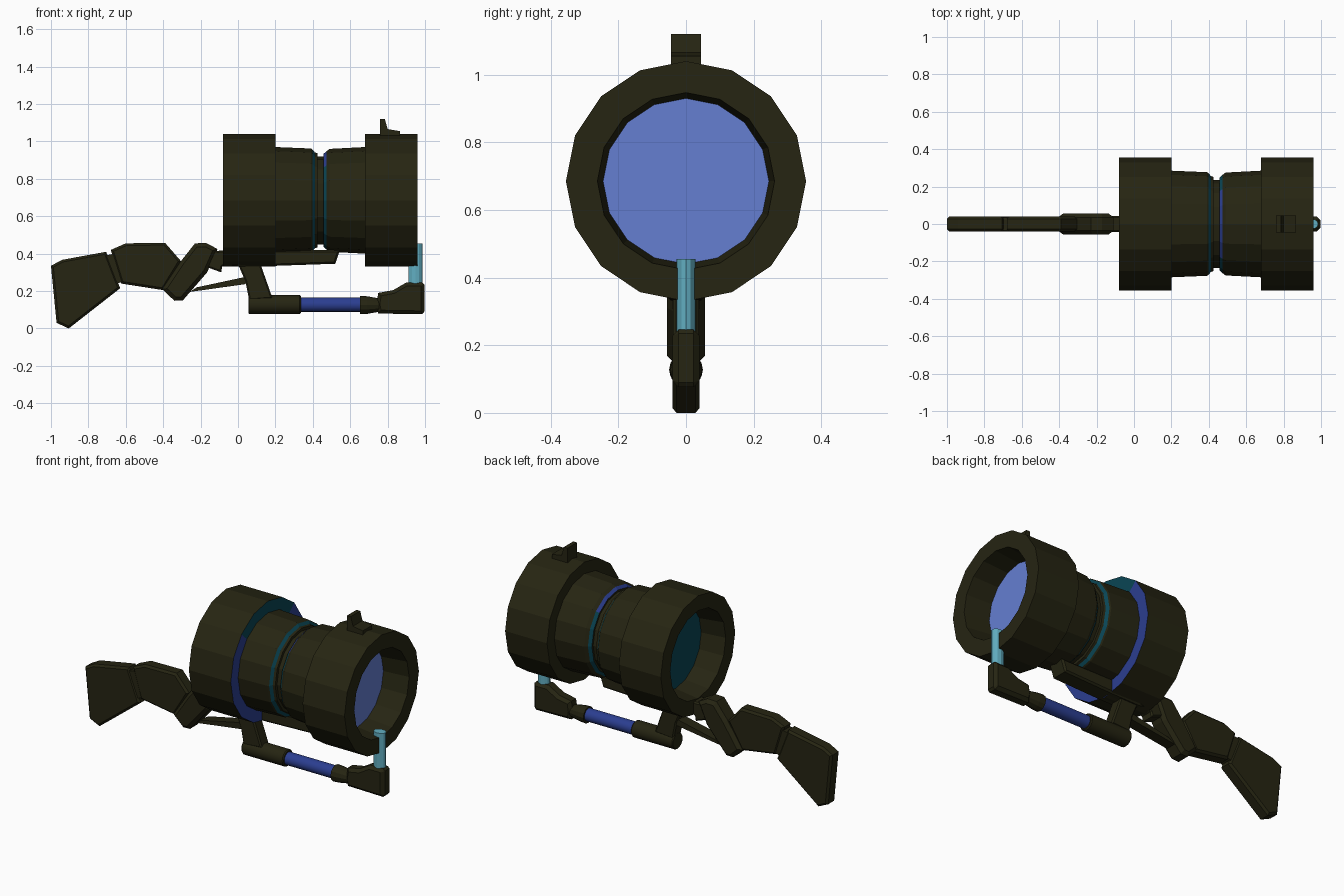
import bpy, bmesh, math
from mathutils import Vector

if "Cube" in bpy.data.objects:
    bpy.data.objects.remove(bpy.data.objects["Cube"])

AXIS_Z = 0.685  # height of the barrel axis


def material(name, rgb):
    m = bpy.data.materials.new(name)
    m.diffuse_color = (*rgb, 1)
    m.use_nodes = True
    m.node_tree.nodes["Principled BSDF"].inputs["Base Color"].default_value = m.diffuse_color
    return m


OLIVE = material("dark olive", (0.019, 0.018, 0.006))
BLUE = material("deep blue", (0.024, 0.048, 0.28))
TEAL = material("dark teal", (0.003, 0.06, 0.09))
LENS = material("lens blue", (0.13, 0.21, 0.64))
CYAN = material("pale cyan", (0.12, 0.42, 0.53))
MATS = [OLIVE, BLUE, TEAL, LENS, CYAN]


def finish(name, bm, mats):
    bmesh.ops.recalc_face_normals(bm, faces=bm.faces)
    me = bpy.data.meshes.new(name)
    bm.to_mesh(me)
    bm.free()
    for m in mats:
        me.materials.append(m)
    ob = bpy.data.objects.new(name, me)
    bpy.context.collection.objects.link(ob)
    return ob


def lathe_x(name, profile, z, sides, mats, smooth=False, rule=None):
    """Revolve (x, radius) points round a lengthwise axis; ends are capped."""
    bm = bmesh.new()
    rings = []
    for x, r in profile:
        rings.append([bm.verts.new((x, r * math.sin(2 * math.pi * i / sides),
                                    z + r * math.cos(2 * math.pi * i / sides)))
                      for i in range(sides)])
    caps = [bm.faces.new(rings[0]), bm.faces.new(rings[-1])]
    for k in range(len(rings) - 1):
        a, b = rings[k], rings[k + 1]
        for i in range(sides):
            j = (i + 1) % sides
            f = bm.faces.new((a[i], a[j], b[j], b[i]))
            f.smooth = smooth
            if rule:
                f.material_index = rule(k, f.calc_center_median().z - z)
    if rule:
        caps[0].material_index, caps[1].material_index = rule(-1, 0), rule(-2, 0)
    ob = finish(name, bm, mats)
    if smooth:
        for e in ob.data.edges:
            a, b = (ob.data.vertices[v].co for v in e.vertices)
            e.use_edge_sharp = abs(a.x - b.x) < 1e-5
    return ob


def plate(name, profile, half, bevel=0.0, mat=OLIVE):
    """Extrude an (x, z) outline symmetrically in y, with chamfered edges."""
    bm = bmesh.new()
    f = bm.faces.new([bm.verts.new((x, -half, z)) for x, z in profile])
    ext = bmesh.ops.extrude_face_region(bm, geom=[f])
    verts = [v for v in ext["geom"] if isinstance(v, bmesh.types.BMVert)]
    bmesh.ops.translate(bm, vec=Vector((0, 2 * half, 0)), verts=verts)
    bmesh.ops.recalc_face_normals(bm, faces=bm.faces)
    if bevel:
        rim = [e for e in bm.edges if abs(e.verts[0].co.y - e.verts[1].co.y) < 1e-6]
        bmesh.ops.bevel(bm, geom=rim, offset=bevel, segments=1,
                        profile=0.5, affect='EDGES')
    return finish(name, bm, [mat])


# Main barrel: rear ring, waist, front ring and the two recessed lenses
barrel = [(0.07, 0.245), (-0.08, 0.265), (-0.08, 0.355), (0.20, 0.355),
          (0.20, 0.285), (0.39, 0.277), (0.398, 0.272), (0.411, 0.256),
          (0.425, 0.252), (0.425, 0.235), (0.456, 0.235), (0.456, 0.247),
          (0.472, 0.262), (0.49, 0.275), (0.68, 0.285), (0.68, 0.355),
          (0.96, 0.355), (0.96, 0.262), (0.80, 0.245)]


def barrel_colour(k, height):
    if k == -1 or k == 6:             # rear lens, first waist ring
        return 2
    if k == -2:                       # front lens
        return 3
    if k == 3:                        # forward face of the rear ring
        return 2 if height > 0.21 else 1
    if k == 11:                       # second waist ring
        return 1 if height > 0.16 else 2
    return 0


lathe_x("barrel", barrel, AXIS_Z, 16, MATS, rule=barrel_colour)

# Top sight
plate("sight", [(0.76, 1.02), (0.76, 1.12), (0.785, 1.12), (0.80, 1.066),
                (0.865, 1.055), (0.865, 1.02)], 0.045)

# Under-barrel rail and the strut down to the tube
plate("under_rail", [(-0.07, 0.345), (0.0, 0.332), (0.2, 0.335), (0.52, 0.346),
                     (0.545, 0.42), (-0.07, 0.42)], 0.055, 0.01)
plate("strut", [(0.06, 0.15), (0.185, 0.16), (0.12, 0.345), (0.0, 0.345),
                (0.04, 0.25)], 0.038, 0.008)
plate("lower_brace", [(-0.26, 0.195), (0.04, 0.237), (0.06, 0.28),
                      (-0.22, 0.22)], 0.032)

# Fuel tube with its holders
lathe_x("tube_holder", [(0.055, 0.046), (0.06, 0.05), (0.33, 0.05), (0.336, 0.045)],
        0.128, 16, [OLIVE], True)
lathe_x("tube", [(0.33, 0.038), (0.66, 0.038)], 0.127, 16, [BLUE], True)
lathe_x("tube_collar", [(0.652, 0.049), (0.69, 0.047), (0.755, 0.036), (0.77, 0.036)],
        0.125, 12, [OLIVE])
plate("nozzle_block", [(0.75, 0.08), (0.985, 0.076), (0.996, 0.09), (0.996, 0.235),
                       (0.985, 0.246), (0.90, 0.246), (0.83, 0.205),
                       (0.75, 0.19), (0.74, 0.13)], 0.04, 0.018)

# Upright igniter rod in front of the lens
bm = bmesh.new()
bmesh.ops.create_cone(bm, cap_ends=True, segments=12, radius1=1, radius2=1, depth=1)
bmesh.ops.scale(bm, vec=(0.0375, 0.028, 0.235), verts=bm.verts)
bmesh.ops.translate(bm, vec=(0.948, 0, 0.3375), verts=bm.verts)
finish("igniter_rod", bm, [CYAN])

# Stock: neck, pistol grip, wrist and butt
plate("stock_neck", [(-0.17, 0.44), (-0.11, 0.415), (-0.03, 0.42), (-0.03, 0.36),
                     (-0.085, 0.33), (-0.09, 0.30), (-0.20, 0.34)], 0.042, 0.008)
plate("pistol_grip", [(-0.23, 0.455), (-0.17, 0.457), (-0.11, 0.425), (-0.165, 0.30),
                      (-0.295, 0.15), (-0.34, 0.148), (-0.405, 0.21),
                      (-0.305, 0.36)], 0.056, 0.02)
plate("stock_wrist", [(-0.68, 0.42), (-0.60, 0.455), (-0.39, 0.458), (-0.305, 0.36),
                      (-0.40, 0.205), (-0.625, 0.24)], 0.04, 0.012)
plate("stock_joint", [(-0.71, 0.39), (-0.66, 0.40), (-0.61, 0.255),
                      (-0.645, 0.24)], 0.034)
plate("stock_butt", [(-1.0, 0.335), (-0.94, 0.367), (-0.705, 0.41), (-0.63, 0.215),
                     (-0.905, 0.0), (-0.97, 0.03)], 0.04, 0.012)
